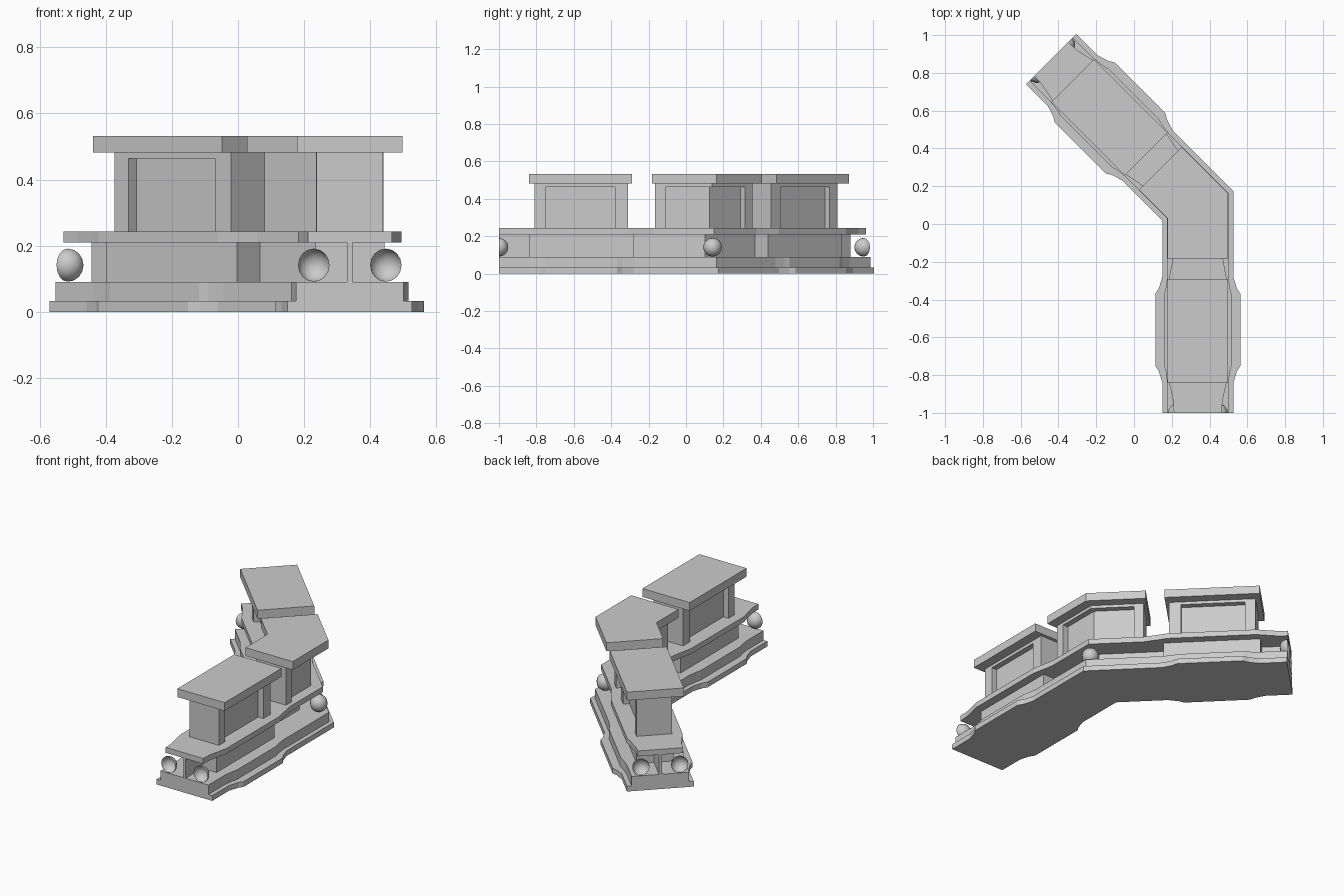
import bpy, bmesh, math
from mathutils import Vector

if "Cube" in bpy.data.objects:
    bpy.data.objects.remove(bpy.data.objects["Cube"])

CX, BY, L = 0.338, 0.097, 1.097          # arm axis x, bend y, arm length
T = math.tan(math.radians(22.5))
M = Vector((math.cos(math.radians(22.5)), math.sin(math.radians(22.5))))
B = Vector((CX, BY))


def arm(s, d):
    """Point s along the straight arm from its end, d sideways (+ = outer)."""
    return Vector((CX + d, -1 + s))


def mirror(p):
    """Reflect a plan point across the mitre line of the bend."""
    v = p - B
    return B + 2 * v.dot(M) * M - v


def prism(name, plan, z0, z1):
    bm = bmesh.new()
    face = bm.faces.new([bm.verts.new((p.x, p.y, z0)) for p in plan])
    ext = bmesh.ops.extrude_face_region(bm, geom=[face], use_keep_orig=True)
    verts = [g for g in ext["geom"] if isinstance(g, bmesh.types.BMVert)]
    bmesh.ops.translate(bm, verts=verts, vec=(0, 0, z1 - z0))
    bmesh.ops.recalc_face_normals(bm, faces=bm.faces)
    me = bpy.data.meshes.new(name)
    bm.to_mesh(me)
    bm.free()
    ob = bpy.data.objects.new(name, me)
    bpy.context.collection.objects.link(ob)
    return ob


def through_bend(name, outer, inner, z0, z1):
    """Prism running round the bend; profiles are (s, half width)."""
    o = [arm(s, h) for s, h in outer]
    i = [arm(s, -h) for s, h in inner]
    ho, hi = outer[-1][1], inner[-1][1]
    plan = o + [arm(L + ho * T, ho)] + [mirror(p) for p in reversed(o)]
    plan += [mirror(p) for p in i] + [arm(L - hi * T, -hi)] + i[::-1]
    return prism(name, plan, z0, z1)


def on_both_arms(name, prof, z0, z1):
    plan = [arm(s, h) for s, h in prof] + [arm(s, -h) for s, h in reversed(prof)]
    prism(name + "_straight", plan, z0, z1)
    prism(name + "_angled", [mirror(p) for p in plan], z0, z1)


def flare(end, mid):
    """Width profile that swells along the middle of an arm."""
    k = (end + mid) / 2
    return [(0, end), (0.16, end), (0.22, k), (0.25, mid), (0.63, mid),
            (0.66, k), (0.72, end)]


# stepped base
for name, end, mid, z0, z1 in [("base_plate", 0.188, 0.225, 0, 0.032),
                               ("base_step", 0.162, 0.178, 0.032, 0.09)]:
    p = flare(end, mid)
    through_bend(name, p, p, z0, z1)

# thin spine and thick core blocks
thin = [(0, 0.008)]
through_bend("spine_wall", thin, thin, 0.09, 0.21)
on_both_arms("core_block", [(0.16, 0.105), (0.72, 0.105)], 0.09, 0.21)

# walkway slab
slab = [(0, 0.127), (0.06, 0.13), (0.13, 0.145), (0.18, 0.157), (0.69, 0.157),
        (0.75, 0.145), (0.83, 0.13)]
through_bend("walkway_slab", slab, slab, 0.21, 0.243)

# arm battlements: recessed panels on both sides, lintel, cap
on_both_arms("block_wall", [(0.19, 0.1), (0.25, 0.1), (0.25, 0.065), (0.62, 0.065),
                            (0.62, 0.1), (0.69, 0.1)], 0.243, 0.463)
on_both_arms("block_lintel", [(0.19, 0.1), (0.69, 0.1)], 0.463, 0.481)
on_both_arms("block_cap", [(0.16, 0.16), (0.71, 0.16)], 0.481, 0.532)

# corner battlement: recessed panel on the outer side only
side = [(0.835, 0.102)]
through_bend("corner_wall", side + [(0.89, 0.102), (0.89, 0.067)], side, 0.243, 0.463)
through_bend("corner_lintel", side, side, 0.463, 0.481)
cap = [(0.818, 0.16)]
through_bend("corner_cap", cap, cap, 0.481, 0.532)


# round studs, cut in half where they meet the ends
def stud(name, p, cut=None):
    bm = bmesh.new()
    bmesh.ops.create_uvsphere(bm, u_segments=10, v_segments=8, radius=0.05)
    bmesh.ops.translate(bm, verts=bm.verts, vec=(p.x, p.y, 0.141))
    if cut:
        bmesh.ops.bisect_plane(bm, geom=bm.verts[:] + bm.edges[:] + bm.faces[:],
                               plane_co=(p.x, p.y, 0.141), plane_no=(cut.x, cut.y, 0),
                               clear_outer=True)
    for f in bm.faces:
        f.smooth = True
    me = bpy.data.meshes.new(name)
    bm.to_mesh(me)
    bm.free()
    bpy.context.collection.objects.link(bpy.data.objects.new(name, me))


for label, d in (("outer", 0.109), ("inner", -0.109)):
    stud("stud_straight_end_" + label, arm(0, d), Vector((0, -1)))
    stud("stud_angled_end_" + label, mirror(arm(0, d)), Vector((-1, 1)))
    stud("stud_corner_" + label, arm(L + d * T, d))
